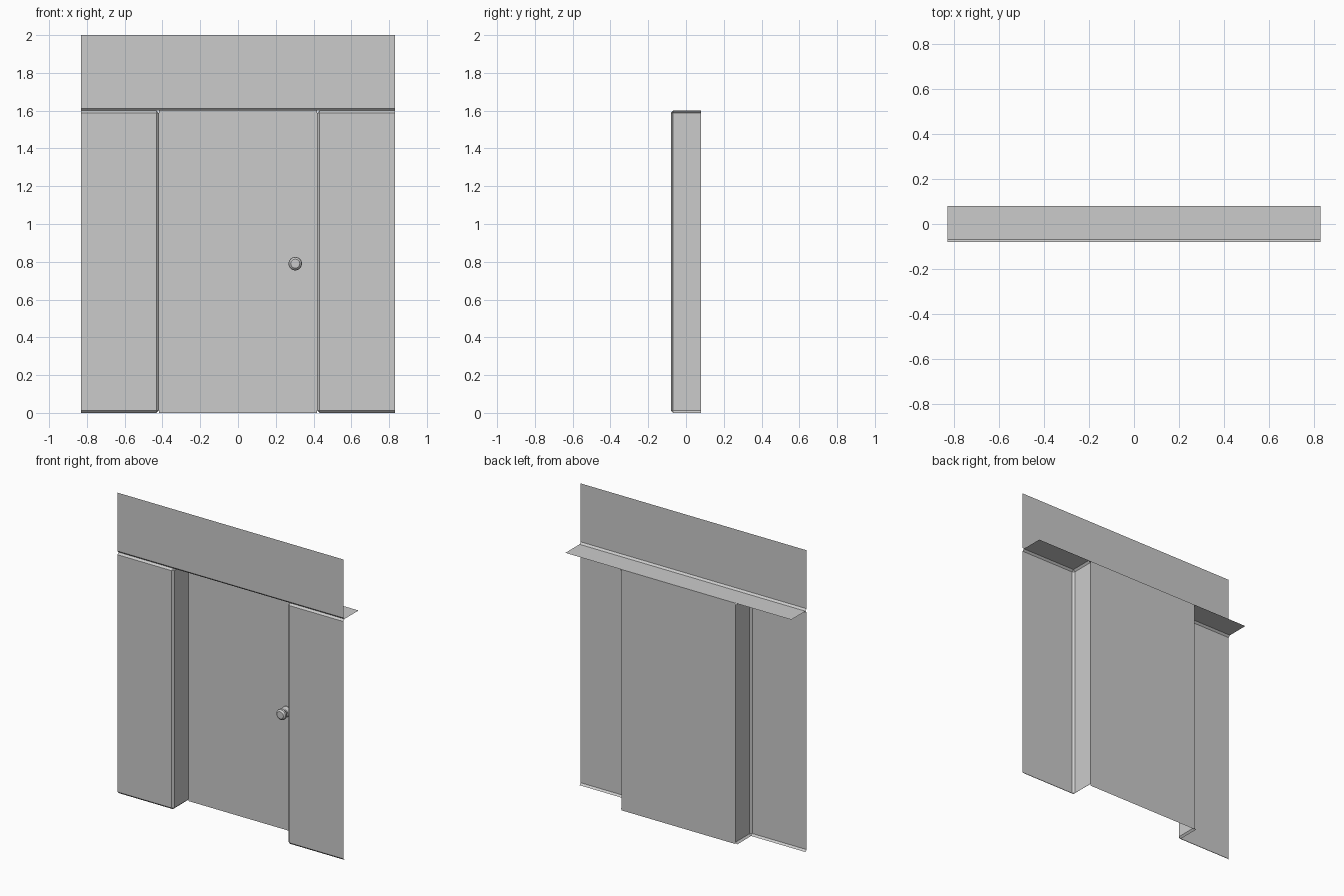
import bpy, bmesh, math
from mathutils import Matrix, Vector

if "Cube" in bpy.data.objects:
    bpy.data.objects.remove(bpy.data.objects["Cube"])

W, D, H, TOP = 0.83, 0.08, 1.6, 2.0   # half width, half depth, wall height, total height
JAMB, BEV = 0.419, 0.012              # doorway half width, edge chamfer


def finish(bm, name):
    mesh = bpy.data.meshes.new(name)
    bm.to_mesh(mesh)
    bm.free()
    obj = bpy.data.objects.new(name, mesh)
    bpy.context.collection.objects.link(obj)
    return obj


def shell(name, lo, hi, keep, bevel):
    """Box with chamfered edges; keeps only faces whose normal is not in the open sides.
    bevel lists pairs of side directions whose shared edge is chamfered."""
    lo, hi = Vector(lo), Vector(hi)
    bm = bmesh.new()
    bmesh.ops.create_cube(bm, size=1)
    bmesh.ops.transform(bm, matrix=Matrix.Translation((lo + hi) / 2)
                        @ Matrix.Diagonal((*(hi - lo), 1)), verts=bm.verts)
    bm.normal_update()

    def side(f):
        axis = max(range(3), key=lambda i: abs(f.normal[i]))
        return ("-" if f.normal[axis] < 0 else "+") + "xyz"[axis]

    edges = [e for e in bm.edges if {side(f) for f in e.link_faces} in bevel]
    bmesh.ops.bevel(bm, geom=edges, offset=BEV, segments=1, affect='EDGES')
    bm.normal_update()
    drop = [f for f in bm.faces
            if max(abs(c) for c in f.normal) > 0.99 and side(f) not in keep]
    bmesh.ops.delete(bm, geom=drop, context='FACES')
    return finish(bm, name)


# Side walls: front face and doorway return with chamfered edges
walls = shell("side_walls", (JAMB, -D, 0), (W, D, H), {"-x", "-y"},
              [{"-x", "-y"}, {"-y", "+z"}, {"-y", "-z"}, {"-x", "+z"}, {"-x", "-z"}])
walls.modifiers.new("mirror", 'MIRROR')

# Header: upper panel plus the soffit running back over the doorway
shell("header", (-W, -D, H), (W, D, TOP), {"-y", "-z"}, [{"-y", "-z"}])

# Door leaf: flat panel at the back of the recess
shell("door", (-JAMB, D, 0), (JAMB, D + 0.1, H), {"-y"}, [])

# Door knob: turned profile of (radius, distance from the door)
profile = [(0.034, 0), (0.034, 0.006), (0.027, 0.012), (0.015, 0.016), (0.015, 0.034),
           (0.030, 0.042), (0.036, 0.052), (0.034, 0.062), (0.024, 0.071), (0, 0.072)]
bm = bmesh.new()
pts = [bm.verts.new((0.303 + r, D - d, 0.79)) for r, d in profile]
chain = [bm.edges.new(p) for p in zip(pts, pts[1:])]
bmesh.ops.spin(bm, geom=pts + chain, cent=(0.303, 0, 0.79), axis=(0, 1, 0),
               angle=math.tau, steps=16)
bmesh.ops.remove_doubles(bm, verts=bm.verts, dist=0.0001)
bmesh.ops.recalc_face_normals(bm, faces=bm.faces)
knob = finish(bm, "door_knob")
bpy.ops.object.select_all(action='DESELECT')
knob.select_set(True)
bpy.context.view_layer.objects.active = knob
bpy.ops.object.shade_smooth_by_angle(angle=math.radians(35))
